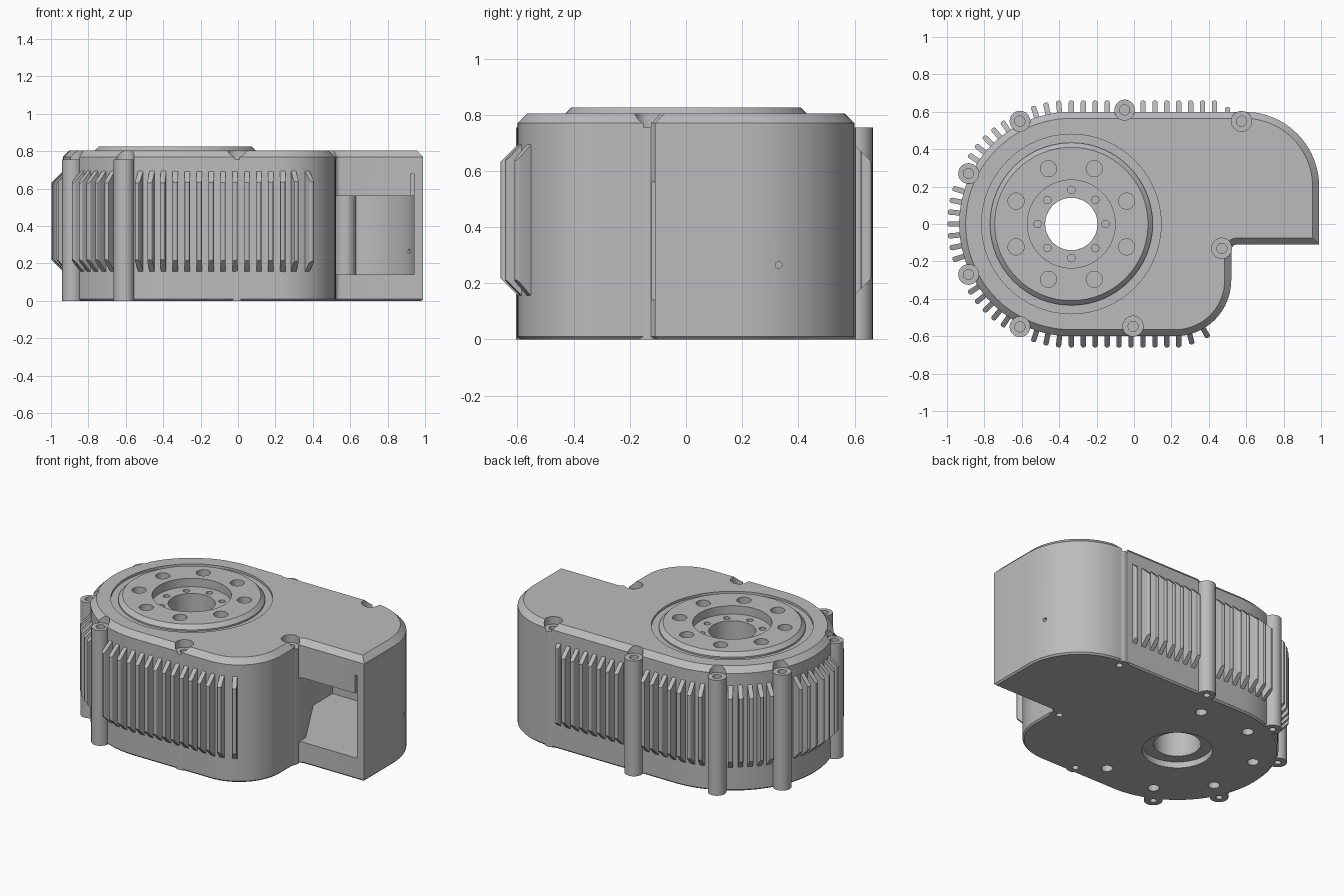
import bpy, bmesh
from math import cos, sin, pi, radians
from mathutils import Matrix, Vector

old = bpy.data.objects.get("Cube")
if old:
    bpy.data.objects.remove(old)

grey = bpy.data.materials.new("housing grey")
grey.use_nodes = True
colour = (0.5, 0.5, 0.5, 1)
grey.diffuse_color = colour
grey.node_tree.nodes["Principled BSDF"].inputs["Base Color"].default_value = colour

HUB = (-0.335, 0)
TOP = 0.805


def finish(bm, name):
    bmesh.ops.recalc_face_normals(bm, faces=bm.faces)
    mesh = bpy.data.meshes.new(name)
    bm.to_mesh(mesh)
    bm.free()
    mesh.materials.append(grey)
    ob = bpy.data.objects.new(name, mesh)
    bpy.context.collection.objects.link(ob)
    return ob


def loft(name, sections):
    """Join equal-length loops of (x, y, z) points and cap both ends."""
    bm = bmesh.new()
    loops = [[bm.verts.new(p) for p in s] for s in sections]
    n = len(loops[0])
    for a, b in zip(loops, loops[1:]):
        for i in range(n):
            j = (i + 1) % n
            bm.faces.new((a[i], a[j], b[j], b[i]))
    bm.faces.new(loops[0])
    bm.faces.new(loops[-1])
    return finish(bm, name)


def prism(name, pts, z0, z1):
    return loft(name, [[(x, y, z) for x, y in pts] for z in (z0, z1)])


def arc(cx, cy, r, a0, a1, n):
    angles = [radians(a0 + (a1 - a0) * i / n) for i in range(n + 1)]
    return [(cx + r * cos(a), cy + r * sin(a)) for a in angles]


def cylinder(x, y, r, z0, z1, n=32):
    return prism("cutter", arc(x, y, r, 0, 360, n)[:-1], z0, z1)


def lathe(name, profile, centre, closed, n=48):
    bm = bmesh.new()
    vs = [bm.verts.new((centre[0] + r, centre[1], z)) for r, z in profile]
    es = [bm.edges.new(p) for p in zip(vs, vs[1:])]
    if closed:
        es.append(bm.edges.new((vs[-1], vs[0])))
    bmesh.ops.spin(bm, geom=vs + es, cent=(*centre, 0), axis=(0, 0, 1),
                   angle=2 * pi, steps=n, use_duplicate=False)
    bmesh.ops.remove_doubles(bm, verts=bm.verts, dist=1e-4)
    return finish(bm, name)


def cut(target, cutters):
    for c in cutters:
        mod = target.modifiers.new("cut", "BOOLEAN")
        mod.operation, mod.solver, mod.object = "DIFFERENCE", "EXACT", c
        bpy.context.view_layer.update()
        deps = bpy.context.evaluated_depsgraph_get()
        mesh = bpy.data.meshes.new_from_object(target.evaluated_get(deps))
        target.modifiers.clear()
        target.data = mesh
        bpy.data.objects.remove(c)


def ring_points(r, angles):
    return [(HUB[0] + r * cos(radians(a)), HUB[1] + r * sin(radians(a))) for a in angles]


# Housing: rounded outline lofted with chamfered rims
def outline(d, z):
    pts = arc(*HUB, 0.6 - d, 90, 270, 48)
    pts += arc(0.22, -0.3, 0.3 - d, -90, 0, 16)
    pts += arc(0.55, -0.14, 0.03 + d, 180, 90, 6)
    pts += [(0.99 - d, -0.11 + d)]
    pts += arc(0.59, 0.2, 0.4 - d, 0, 90, 20)
    return [(x, y, z) for x, y in pts]


housing = loft("housing", [outline(0.01, 0), outline(0, 0.01),
                           outline(0, 0.77), outline(0.035, TOP)])

# Hub pocket, through bore and bottom recess
cut(housing, [cylinder(*HUB, 0.48, 0.79, 1, 64), cylinder(*HUB, 0.43, 0.6, 1, 64),
              cylinder(*HUB, 0.14, -1, 1, 48), cylinder(*HUB, 0.21, -1, 0.04, 48)])

# Bottom mounting holes
cut(housing, [cylinder(*p, 0.035, -1, 0.08, 24)
              for p in ring_points(0.47, [67.5 + 45 * k for k in range(6)])])

# Connector cavity with its slit, and a pin hole in the side wall
cavity = [(0.525, -0.2), (0.94, -0.2)] + arc(0.59, 0.2, 0.35, 0, 90, 16)
cavity += [(0.3, 0.55), (0.3, 0.35), (0.525, -0.05)]
slit = [(0.925, -0.2), (0.94, -0.2), (0.94, 0.02), (0.925, 0.02)]
pin = cylinder(0, 0, 0.012, 0.9, 1.1, 16)
pin.data.transform(Matrix.Translation((0, 0.33, 0.265)) @ Matrix.Rotation(pi / 2, 4, "Y"))
cut(housing, [prism("cutter", cavity, 0.14, 0.56),
              prism("cutter", slit, 0.5, 0.68), pin])

# Screw bosses in counterbored pockets
bosses = [(-0.61, 0.55), (-0.885, 0.27), (-0.885, -0.27), (-0.61, -0.55),
          (-0.05, 0.61), (-0.005, -0.547), (0.575, 0.55), (0.47, -0.13)]
cut(housing, [cylinder(*p, 0.0545, -1, 1) for p in bosses])
boss_profile = [(0, 0.70), (0.027, 0.70), (0.027, 0.755), (0.055, 0.755),
                (0.055, 0), (0.02, 0), (0.02, 0.05), (0, 0.05)]
parts = [housing]
for i, p in enumerate(bosses):
    parts.append(lathe(f"screw_boss_{i + 1}", boss_profile, p, False, 32))

# Output flange with bolt holes
flange = lathe("output_flange", [
    (0.14, 0.55), (0.435, 0.55), (0.435, 0.80), (0.41, 0.825),
    (0.235, 0.825), (0.235, 0.77), (0.14, 0.77)], HUB, True, 64)
cut(flange, [cylinder(*p, 0.043, 0.765, 1, 24)
             for p in ring_points(0.32, [22.5 + 45 * k for k in range(8)])])
cut(flange, [cylinder(*p, 0.02, 0.72, 1, 16)
             for p in ring_points(0.182, [45 * k for k in range(8)])])
parts.append(flange)

# Cooling fins: (centre x, centre y, angle, wall radius, reach)
pitch = 0.0638
fins = [(*HUB, 180 + 5.6 * k, 0.6, 0.063) for k in range(-3, 4)]
for side in (1, -1):
    fins += [(*HUB, side * (135 + 5.5 * k), 0.6, 0.063) for k in range(-2, 3)]
    fins += [(*HUB, side * (90 + 6 * k), 0.6, 0.063) for k in range(1, 4)]
fins += [(HUB[0] + pitch * k, 0, -90, 0.6, 0.06) for k in range(10)]
fins += [(HUB[0] + pitch * k, 0, 90, 0.6, 0.06) for k in range(13) if k not in (4, 5)]
fins += [(0.5, 0, 90, 0.6, 0.025)]
fins += [(0.22, -0.3, a, 0.3, 0.055) for a in (-75, -60)]

bm = bmesh.new()
for cx, cy, angle, r, reach in fins:
    r0, r1 = r - 0.012, r + reach
    rise = r1 - r0
    profile = [(r0, 0.145), (r1, 0.145 + rise), (r1, 0.705 - rise), (r0, 0.705)]
    place = Matrix.Translation((cx, cy, 0)) @ Matrix.Rotation(radians(angle), 4, "Z")
    a, b = [[bm.verts.new(place @ Vector((x, t, z))) for x, z in profile]
            for t in (-0.014, 0.014)]
    bm.faces.new(a)
    bm.faces.new(b)
    for i in range(4):
        j = (i + 1) % 4
        bm.faces.new((a[i], a[j], b[j], b[i]))
    tips = [bm.edges.get((s[1], s[2])) for s in (a, b)]
    bmesh.ops.bevel(bm, geom=tips, offset=0.011, segments=3, profile=0.5, affect="EDGES")
parts.append(finish(bm, "cooling_fins"))

# Smooth curved walls, keep edges crisp
bpy.ops.object.select_all(action="DESELECT")
for ob in parts:
    ob.select_set(True)
bpy.context.view_layer.objects.active = housing
bpy.ops.object.shade_smooth_by_angle(angle=radians(30))
